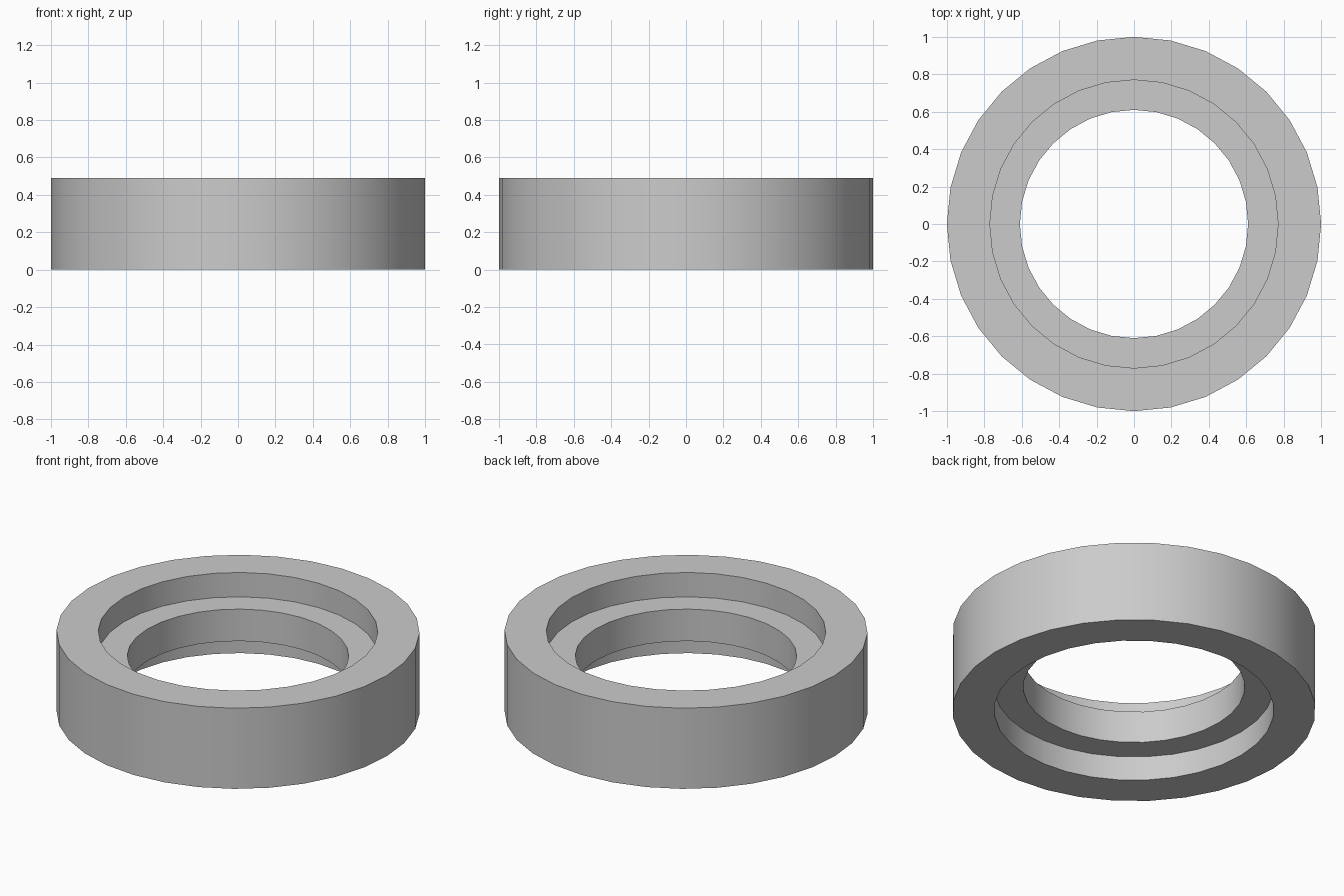
import bpy, bmesh, math

cube = bpy.data.objects.get("Cube")
if cube:
    bpy.data.objects.remove(cube, do_unlink=True)

SIDES = 32
HEIGHT = 0.49
RECESS = 0.148          # depth of the step on each face
OUTER, STEP, BORE = 1.0, 0.77, 0.61

grey = bpy.data.materials.new("light grey")
grey.use_nodes = True
colour = (0.6, 0.6, 0.6, 1)
grey.diffuse_color = colour
grey.node_tree.nodes["Principled BSDF"].inputs["Base Color"].default_value = colour

# Closed cross-section: outer wall, rims, stepped recesses and bore
profile = [(OUTER, 0), (OUTER, HEIGHT), (STEP, HEIGHT), (STEP, HEIGHT - RECESS),
           (BORE, HEIGHT - RECESS), (BORE, RECESS), (STEP, RECESS), (STEP, 0)]

# Revolve the section into a stepped ring
bm = bmesh.new()
verts = [bm.verts.new((r, 0, z)) for r, z in profile]
edges = [bm.edges.new((a, b)) for a, b in zip(verts, verts[1:] + verts[:1])]
bmesh.ops.spin(bm, geom=verts + edges, cent=(0, 0, 0), axis=(0, 0, 1),
               angle=math.tau, steps=SIDES, use_merge=False)
bmesh.ops.remove_doubles(bm, verts=bm.verts, dist=0.0001)
bmesh.ops.recalc_face_normals(bm, faces=bm.faces)

mesh = bpy.data.meshes.new("stepped_ring")
bm.to_mesh(mesh)
bm.free()
mesh.materials.append(grey)
ring = bpy.data.objects.new("stepped_ring", mesh)
bpy.context.collection.objects.link(ring)

# Smooth round walls, crisp rims
bpy.ops.object.select_all(action='DESELECT')
ring.select_set(True)
bpy.context.view_layer.objects.active = ring
bpy.ops.object.shade_smooth_by_angle(angle=math.radians(30))
